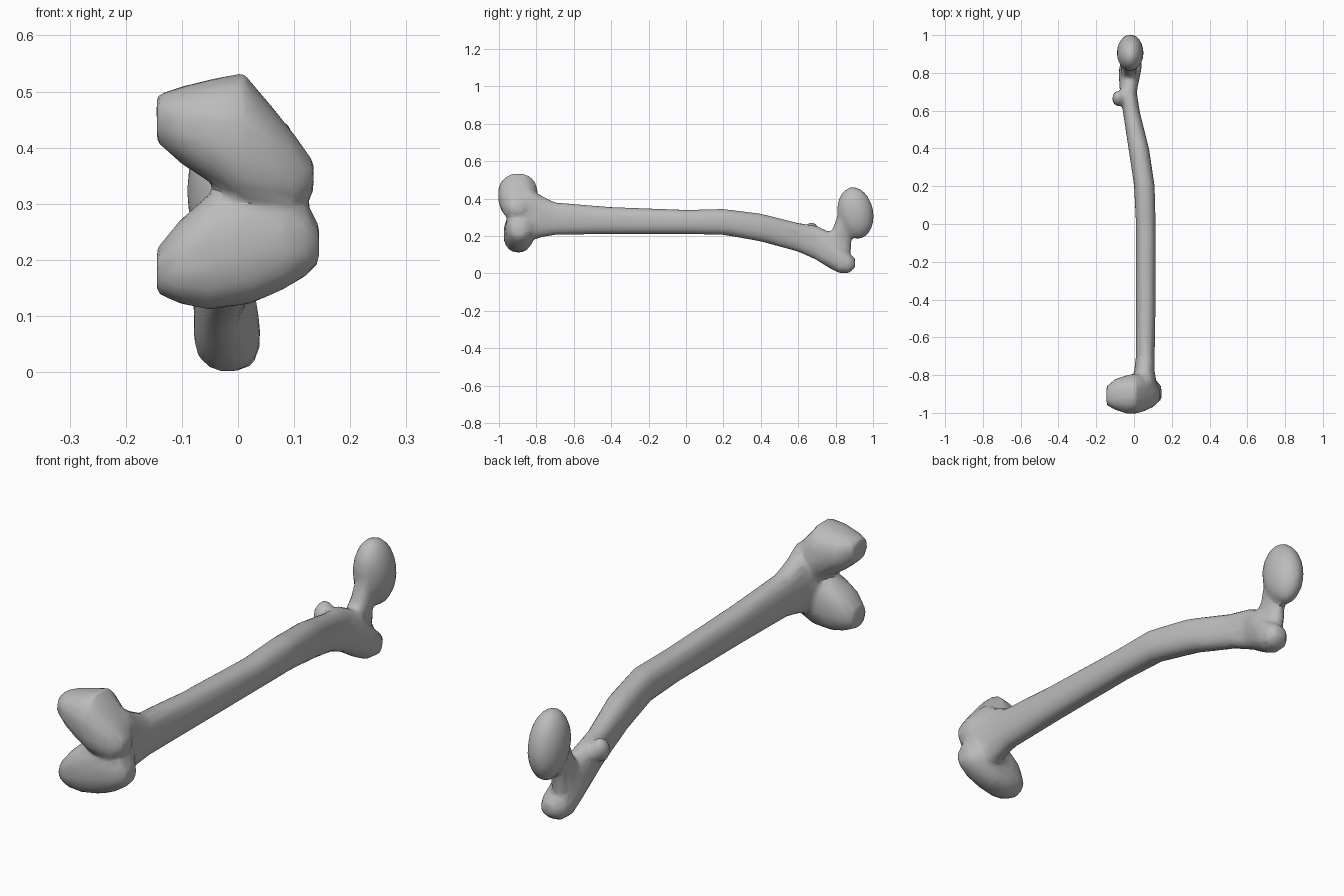
import bpy, bmesh, math
from mathutils import Matrix

if "Cube" in bpy.data.objects:
    bpy.data.objects.remove(bpy.data.objects["Cube"])

bone = bpy.data.materials.new("bone_grey")
bone.use_nodes = True
GREY = (0.5, 0.5, 0.5, 1)
bone.diffuse_color = GREY
bone.node_tree.nodes["Principled BSDF"].inputs["Base Color"].default_value = GREY


def loft(bm, axis, rings, sides=16, power=0.85):
    """Skin rounded rings (position, a0, a1, b0, b1) along an axis; a and b are the other two axes."""
    loops = []
    for pos, a0, a1, b0, b1 in rings:
        loop = []
        for i in range(sides):
            t = 2 * math.pi * (i + 0.5) / sides
            c, s = math.cos(t), math.sin(t)
            co = [(a0 + a1) / 2 + (a1 - a0) / 2 * math.copysign(abs(c) ** power, c),
                  (b0 + b1) / 2 + (b1 - b0) / 2 * math.copysign(abs(s) ** power, s)]
            co.insert(axis, pos)
            loop.append(bm.verts.new(co))
        loops.append(loop)
    faces = [bm.faces.new(loops[0]), bm.faces.new(loops[-1])]
    for p, q in zip(loops, loops[1:]):
        for i in range(sides):
            j = (i + 1) % sides
            faces.append(bm.faces.new((p[i], p[j], q[j], q[i])))
    bmesh.ops.recalc_face_normals(bm, faces=faces)


def ellipsoid(bm, centre, radii, tilt=0):
    m = Matrix.Translation(centre) @ Matrix.Rotation(tilt, 4, 'X') @ Matrix.Diagonal((*radii, 1))
    bmesh.ops.create_icosphere(bm, subdivisions=3, radius=1, matrix=m)


bm = bmesh.new()

# Shaft, curving down into the greater trochanter: y, x range, z range
loft(bm, 1, [
    (-0.92, 0.00, 0.11, 0.22, 0.42), (-0.84, -0.02, 0.12, 0.17, 0.46),
    (-0.78, 0.00, 0.11, 0.19, 0.42), (-0.70, 0.01, 0.11, 0.205, 0.38),
    (-0.40, 0.01, 0.115, 0.21, 0.355), (0.00, 0.01, 0.115, 0.21, 0.34),
    (0.20, 0.00, 0.11, 0.205, 0.345), (0.40, -0.03, 0.08, 0.17, 0.32),
    (0.60, -0.06, 0.03, 0.115, 0.27), (0.70, -0.075, 0.015, 0.07, 0.255),
    (0.77, -0.08, 0.03, 0.025, 0.22), (0.82, -0.08, 0.04, 0.0, 0.15),
    (0.87, -0.07, 0.04, 0.0, 0.11), (0.905, -0.04, 0.02, 0.03, 0.08)])

# Upper condyle: x, y range, z range
loft(bm, 0, [
    (-0.145, -0.96, -0.86, 0.41, 0.495), (-0.10, -0.985, -0.82, 0.37, 0.51),
    (-0.04, -1.005, -0.80, 0.33, 0.525), (0.01, -1.005, -0.79, 0.29, 0.535),
    (0.06, -0.99, -0.80, 0.28, 0.475), (0.10, -0.97, -0.82, 0.28, 0.425),
    (0.135, -0.94, -0.87, 0.32, 0.375)])

# Lower condyle: x, y range, z range
loft(bm, 0, [
    (-0.145, -0.95, -0.86, 0.14, 0.22), (-0.10, -0.975, -0.83, 0.12, 0.275),
    (-0.05, -0.975, -0.82, 0.11, 0.32), (0.02, -0.97, -0.81, 0.12, 0.33),
    (0.08, -0.965, -0.82, 0.145, 0.33), (0.12, -0.95, -0.83, 0.17, 0.31),
    (0.145, -0.93, -0.86, 0.195, 0.26)])

# Neck: z, x range, y range
loft(bm, 2, [
    (0.07, -0.07, 0.02, 0.70, 0.87), (0.14, -0.07, 0.01, 0.71, 0.885),
    (0.19, -0.07, 0.01, 0.745, 0.885), (0.24, -0.065, 0.015, 0.785, 0.90),
    (0.31, -0.06, 0.02, 0.81, 0.92)])

# Ball head and lesser trochanter
ellipsoid(bm, (-0.02, 0.906, 0.323), (0.071, 0.096, 0.14), math.radians(10))
ellipsoid(bm, (-0.082, 0.665, 0.225), (0.034, 0.04, 0.05), math.radians(-25))

mesh = bpy.data.meshes.new("thigh_bone")
bm.to_mesh(mesh)
bm.free()
mesh.materials.append(bone)
femur = bpy.data.objects.new("thigh_bone", mesh)
bpy.context.collection.objects.link(femur)

# Fuse the parts into one skin, soften the joins, then facet it
fuse = femur.modifiers.new("fuse", 'REMESH')
fuse.mode = 'VOXEL'
fuse.voxel_size = 0.01
soften = femur.modifiers.new("soften", 'SMOOTH')
soften.factor = 0.5
soften.iterations = 5
facet = femur.modifiers.new("facet", 'DECIMATE')
facet.ratio = 0.08

bpy.context.view_layer.objects.active = femur
femur.select_set(True)
for name in ("fuse", "soften", "facet"):
    bpy.ops.object.modifier_apply(modifier=name)
bpy.ops.object.shade_smooth_by_angle(angle=math.radians(35))
